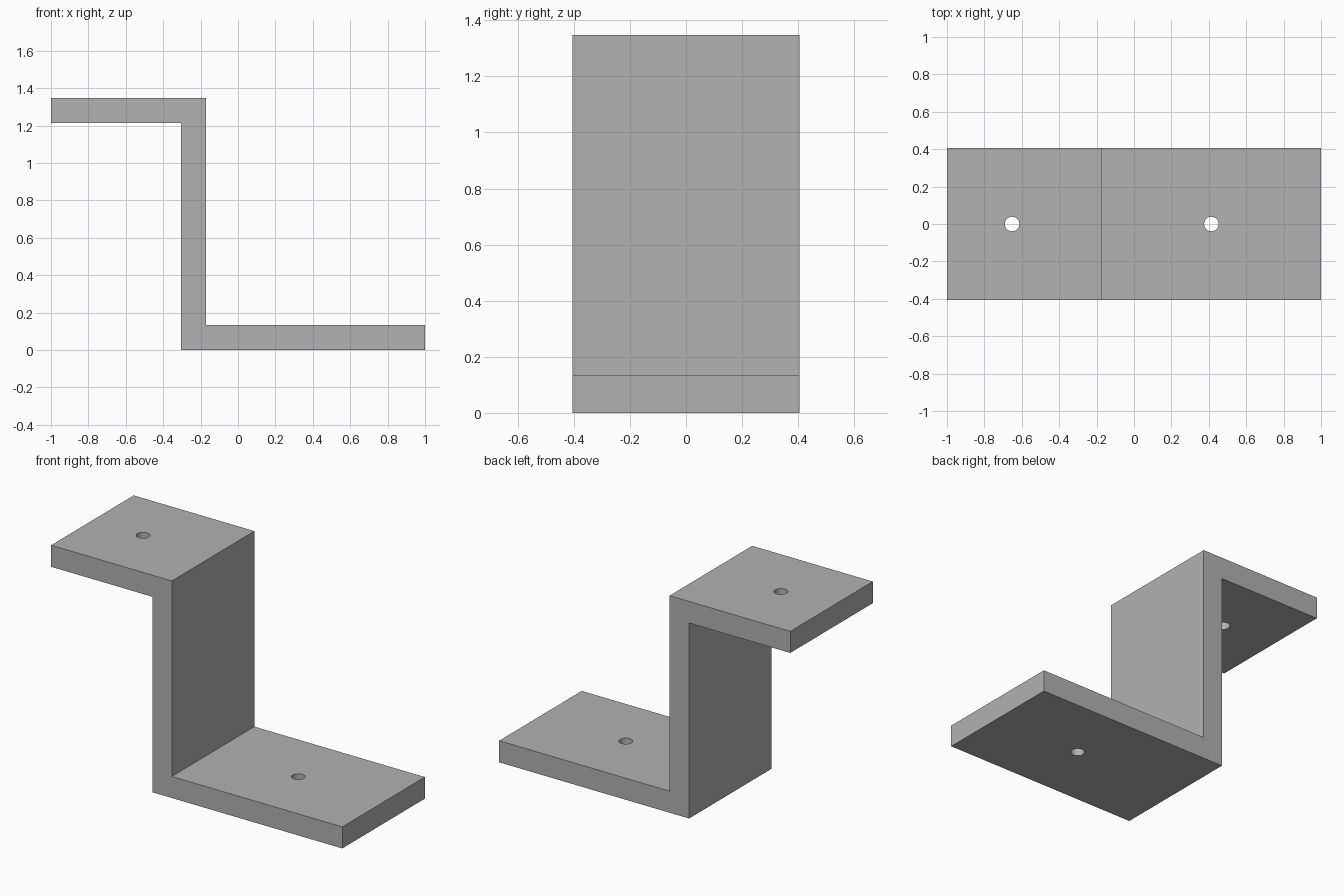
import bpy
import bmesh

cube = bpy.data.objects.get("Cube")
if cube:
    bpy.data.objects.remove(cube, do_unlink=True)

HALF_DEPTH = 0.405
HEIGHT = 1.348
THICK = 0.134
WEB_LEFT, WEB_RIGHT = -0.305, -0.171
HOLE_RADIUS = 0.039

# Single grey material
grey = bpy.data.materials.new("plain grey")
grey.use_nodes = True
colour = (0.445, 0.445, 0.445, 1)
grey.diffuse_color = colour
grey.node_tree.nodes["Principled BSDF"].inputs["Base Color"].default_value = colour

# Z-shaped profile extruded along the depth
profile = [(-1, HEIGHT), (-1, HEIGHT - THICK), (WEB_LEFT, HEIGHT - THICK),
           (WEB_LEFT, 0), (1, 0), (1, THICK), (WEB_RIGHT, THICK), (WEB_RIGHT, HEIGHT)]
bm = bmesh.new()
face = bm.faces.new([bm.verts.new((x, -HALF_DEPTH, z)) for x, z in profile])
extruded = bmesh.ops.extrude_face_region(bm, geom=[face])["geom"]
bmesh.ops.translate(bm, vec=(0, 2 * HALF_DEPTH, 0),
                    verts=[v for v in extruded if isinstance(v, bmesh.types.BMVert)])
bmesh.ops.recalc_face_normals(bm, faces=bm.faces)
mesh = bpy.data.meshes.new("z_bracket")
bm.to_mesh(mesh)
bm.free()
mesh.materials.append(grey)
bracket = bpy.data.objects.new("z_bracket", mesh)
bpy.context.collection.objects.link(bracket)


# Screw holes through both flanges
def drill(name, x, z):
    bpy.ops.mesh.primitive_cylinder_add(vertices=48, radius=HOLE_RADIUS,
                                        depth=THICK * 2, location=(x, 0, z))
    cutter = bpy.context.object
    cutter.name = name
    cutter.data.materials.append(grey)
    cutter.hide_render = True
    bpy.context.view_layer.objects.active = bracket
    cut = bracket.modifiers.new(name, "BOOLEAN")
    cut.operation = "DIFFERENCE"
    cut.solver = "EXACT"
    cut.object = cutter
    bpy.ops.object.modifier_apply(modifier=cut.name)
    bpy.data.objects.remove(cutter, do_unlink=True)


drill("upper_hole_cutter", -0.652, HEIGHT - THICK / 2)
drill("lower_hole_cutter", 0.414, THICK / 2)

# Smooth hole walls, crisp bracket edges
bpy.ops.object.select_all(action="DESELECT")
bracket.select_set(True)
bpy.context.view_layer.objects.active = bracket
bpy.ops.object.shade_smooth_by_angle()
